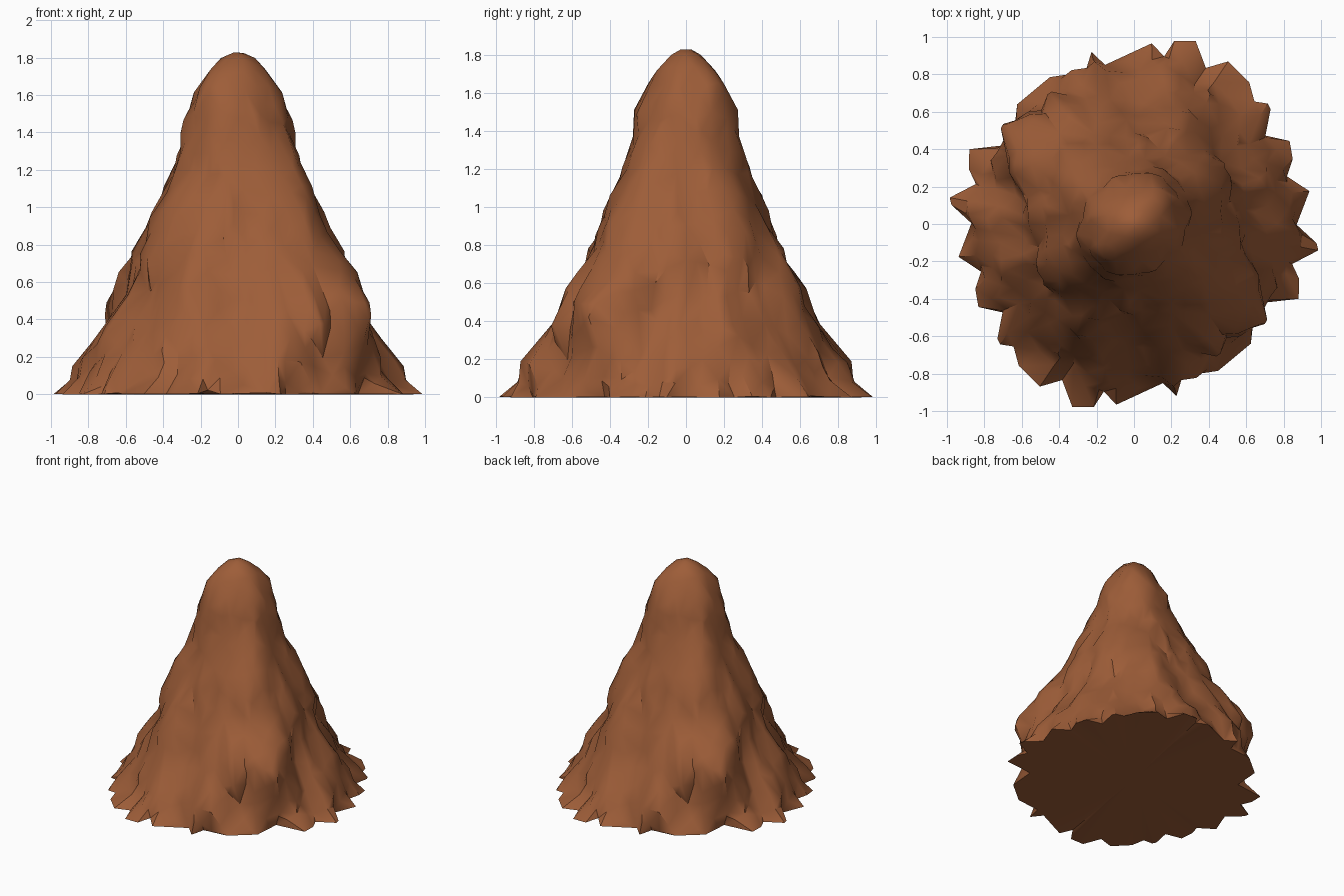
import bpy, bmesh, math
from mathutils import Vector, noise

if "Cube" in bpy.data.objects:
    bpy.data.objects.remove(bpy.data.objects["Cube"])

# Ground outline of one half turn (the mound repeats after 180 degrees)
OUTLINE = [(.87, 0), (.94, .18), (.81, .25), (.85, .33), (.83, .45), (.70, .47),
           (.73, .64), (.64, .65), (.62, .75), (.50, .87), (.38, .82), (.33, .98),
           (.21, .98), (.17, .90), (.10, .96), (0, .93), (-.15, .85), (-.24, .93),
           (-.24, .80), (-.40, .80), (-.55, .72), (-.63, .63), (-.64, .42),
           (-.72, .42), (-.88, .40), (-.88, .26), (-.82, .22), (-1.0, .13), (-.87, 0)]
POLAR = [(math.atan2(y, x), math.hypot(x, y)) for x, y in OUTLINE]

# Height, then radius towards 0, 45, 90 and 135 degrees
PROFILE = [(0.00, .88, .88, .89, .88), (0.10, .85, .84, .87, .87),
           (0.20, .81, .81, .83, .86), (0.35, .72, .73, .73, .85),
           (0.50, .63, .65, .65, .82), (0.75, .56, .56, .54, .65),
           (1.00, .46, .46, .44, .49), (1.20, .37, .37, .37, .37),
           (1.48, .32, .30, .28, .28), (1.62, .24, .23, .205, .215),
           (1.73, .16, .155, .135, .14), (1.80, .085, .08, .075, .075),
           (1.825, .03, .03, .03, .03)]
FADE = [(0, 1), (.02, .93), (.05, .65), (.08, .42), (.2, .22), (.45, 0), (2, 0)]


def lerp_table(table, t):
    for a, b in zip(table, table[1:]):
        if t <= b[0]:
            k = max(0, (t - a[0]) / (b[0] - a[0]))
            return [p + (q - p) * k for p, q in zip(a[1:], b[1:])]
    return list(table[-1][1:])


def body_radius(ang, z):
    radii = lerp_table(PROFILE, z)
    t = (ang % math.pi) / (math.pi / 4)
    i = int(t) % 4
    k = (1 - math.cos((t - int(t)) * math.pi)) / 2
    return radii[i] + (radii[(i + 1) % 4] - radii[i]) * k


def bumps(c, s, z, size, stretch, seed):
    # Rounded rocks with creases between them
    p = Vector((c / size + seed, s / size, z / size / stretch))
    return .45 - noise.voronoi(p)[0][0]


def radius(ang, z):
    r = body_radius(ang, z)
    # Doubled angle makes the rocks repeat after half a turn
    c, s = math.cos(2 * ang) * r / 2, math.sin(2 * ang) * r / 2
    fins = (lerp_table(POLAR, ang % math.pi)[0] - body_radius(ang, 0)) * lerp_table(FADE, z)[0]
    rough = min(1, z / .12) * min(1, max(0, 1.84 - z) / .2)
    lumps = (.16 * bumps(c, s, z, .32, 1.9, 3.3) + .07 * bumps(c, s, z, .15, 1.5, 7.1)
             + .03 * noise.noise(Vector((c * 7, s * 7 + 9, z * 5))))
    return r + fins + (lumps - .012) * rough * (.45 + .6 * r)


# Rocky mound, built as stacked rings
SEG, RINGS = 180, 60
bm = bmesh.new()
heights = [0, .015, .03, .055, .08] + [.08 + 1.745 * i / RINGS for i in range(1, RINGS + 1)]
rings = []
for z in heights:
    ring = []
    for j in range(SEG):
        a = 2 * math.pi * j / SEG
        r = radius(a, z)
        ring.append(bm.verts.new((r * math.cos(a), r * math.sin(a), z)))
    rings.append(ring)
for low, high in zip(rings, rings[1:]):
    for j in range(SEG):
        k = (j + 1) % SEG
        bm.faces.new((low[j], low[k], high[k], high[j]))
top = bm.verts.new((0, 0, 1.828))
base = bm.verts.new((0, 0, 0))
for j in range(SEG):
    k = (j + 1) % SEG
    bm.faces.new((rings[-1][j], rings[-1][k], top))
    bm.faces.new((rings[0][k], rings[0][j], base))
bmesh.ops.recalc_face_normals(bm, faces=bm.faces)
mesh = bpy.data.meshes.new("rocky_mound")
bm.to_mesh(mesh)
bm.free()
mound = bpy.data.objects.new("rocky_mound", mesh)
bpy.context.collection.objects.link(mound)

# Chipped facets
chip = mound.modifiers.new("facets", 'DECIMATE')
chip.ratio = .06
bpy.context.view_layer.objects.active = mound
mound.select_set(True)
bpy.ops.object.modifier_apply(modifier=chip.name)
bpy.ops.object.shade_smooth_by_angle(angle=math.radians(35))

# Reddish brown rock
rock = bpy.data.materials.new("reddish_brown_rock")
rock.diffuse_color = (.34, .11, .04, 1)
rock.use_nodes = True
rock.node_tree.nodes["Principled BSDF"].inputs["Base Color"].default_value = rock.diffuse_color
mound.data.materials.append(rock)
